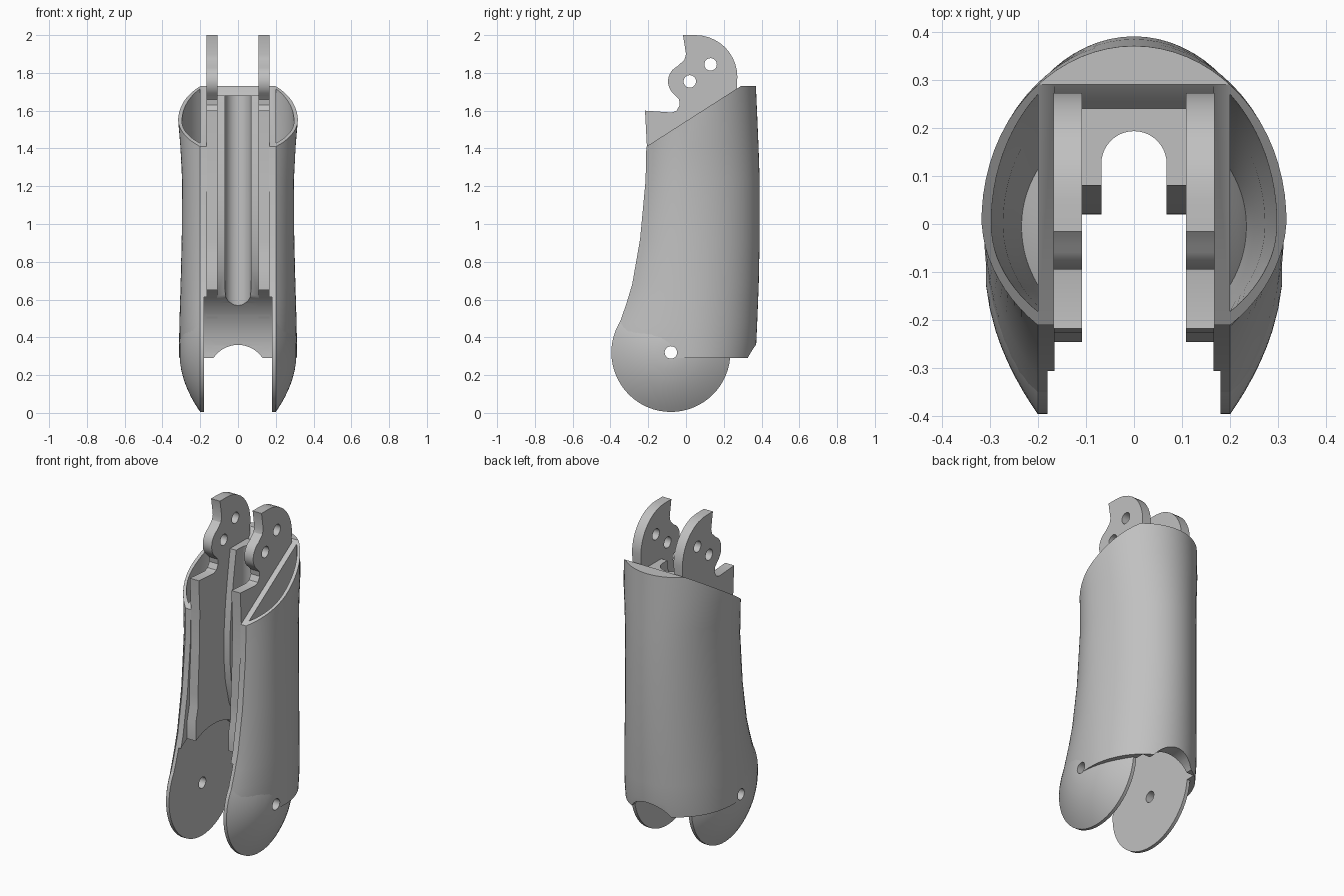
import bpy, bmesh
from math import sin, cos, pi, acos, radians

cube = bpy.data.objects.get("Cube")
if cube:
    bpy.data.objects.remove(cube, do_unlink=True)

grey = bpy.data.materials.new("plain grey")
grey.use_nodes = True
GREY = (0.53, 0.53, 0.53, 1)
grey.diffuse_color = GREY
grey.node_tree.nodes["Principled BSDF"].inputs["Base Color"].default_value = GREY

PIVOT = (-0.08, 0.32)      # y, z of the knuckle axis
DISC_R = 0.315
CLEAR_R = 0.37


def loft(name, rings):
    """Skin a list of equal-length closed rings and cap both ends."""
    bm = bmesh.new()
    loops = [[bm.verts.new(p) for p in ring] for ring in rings]
    n = len(loops[0])
    for a, b in zip(loops, loops[1:]):
        for i in range(n):
            j = (i + 1) % n
            bm.faces.new((a[i], a[j], b[j], b[i]))
    bm.faces.new(loops[0])
    bm.faces.new(loops[-1])
    bmesh.ops.recalc_face_normals(bm, faces=bm.faces)
    mesh = bpy.data.meshes.new(name)
    bm.to_mesh(mesh)
    bm.free()
    mesh.materials.append(grey)
    obj = bpy.data.objects.new(name, mesh)
    bpy.context.collection.objects.link(obj)
    return obj


def prism(name, pts, axis, lo, hi):
    """Extrude a 2D outline along an axis."""
    place = {"X": lambda u, v, w: (w, u, v),
             "Y": lambda u, v, w: (u, w, v),
             "Z": lambda u, v, w: (u, v, w)}[axis]
    return loft(name, [[place(u, v, w) for u, v in pts] for w in (lo, hi)])


def circle(center, r, n=48):
    return [(center[0] + r * cos(2 * pi * i / n), center[1] + r * sin(2 * pi * i / n))
            for i in range(n)]


def cut(obj, *cutters):
    """Subtract each cutter, then delete it."""
    for c in cutters:
        c.hide_render = True
        mod = obj.modifiers.new("cut", "BOOLEAN")
        mod.operation = "DIFFERENCE"
        mod.solver = "EXACT"
        mod.object = c
        bpy.context.view_layer.update()
        dg = bpy.context.evaluated_depsgraph_get()
        mesh = bpy.data.meshes.new_from_object(obj.evaluated_get(dg))
        obj.modifiers.clear()
        obj.data = mesh
        bpy.data.objects.remove(c, do_unlink=True)


def arc(z, a, front, back, full):
    """Oval wall section, flattened where it meets x = 0.2 at the front."""
    t0 = acos(min(0.2 / a, 0.999))
    end = pi + t0 if full else t0
    n = 56 if full else 24
    pts = []
    for i in range(n + 1):
        t = -t0 + (end + t0) * i / n
        depth = front / sin(t0) if sin(t) < 0 else back
        pts.append((a * cos(t), depth * sin(t), z))
    return pts


def knuckle_clearance():
    return prism("clearance", circle(PIVOT, CLEAR_R, 64), "X", -0.18, 0.18)


def pin_hole(center, r=0.033):
    return prism("hole", circle(center, r, 24), "X", -1, 1)


# Outer shell: height, half width, front reach, back reach
sections = [(0.29, 0.311, 0.393, 0.36), (0.37, 0.312, 0.388, 0.372),
            (0.48, 0.31, 0.35, 0.377), (0.58, 0.307, 0.315, 0.381),
            (0.68, 0.304, 0.285, 0.385), (0.92, 0.298, 0.243, 0.39),
            (1.23, 0.296, 0.214, 0.39), (1.41, 0.305, 0.21, 0.384),
            (1.55, 0.317, 0.208, 0.378), (1.73, 0.32, 0.206, 0.37)]
shell = loft("outer_shell", [arc(*s, True) for s in sections])

# Slanted top, central channel, knuckle clearance, rear arch
cut(shell,
    prism("slant", [(-0.6, 1.16), (0.32, 1.749), (0.32, 2.2), (-0.6, 2.2)], "X", -1, 1),
    prism("channel", [(-0.8, -0.1), (0.23, -0.1), (0.23, 1.64), (0.3, 1.745),
                      (0.3, 1.9), (-0.8, 1.9)], "X", -0.165, 0.165),
    knuckle_clearance(),
    prism("arch", circle((0, 0.204), 0.156), "Y", 0.1, 0.8))

# Tapering side pockets inside the wall
pocket = [(0.45, 0.225, 0.1, 0.2), (0.8, 0.25, 0.15, 0.26), (1.2, 0.272, 0.17, 0.31),
          (1.5, 0.296, 0.185, 0.355), (1.8, 0.3, 0.188, 0.365)]
for side in (-1, 1):
    rings = [[(side * x, y, z) for x, y, z in arc(*s, False)] for s in pocket]
    cut(shell, loft("pocket", rings))
cut(shell, pin_hole(PIVOT))

# Domed knuckle discs
for side, label in ((1, "left"), (-1, "right")):
    profile = [(0.18, 1.0)]
    profile += [(0.2 + 0.11 * (1 - r * r), r)
                for r in (1, 0.93, 0.85, 0.75, 0.65, 0.55, 0.45, 0.3, 0.15)]
    disc = loft(label + "_knuckle_disc",
                [[(side * x, y, z) for y, z in circle(PIVOT, DISC_R * r, 64)]
                 for x, r in profile])
    cut(disc, pin_hole(PIVOT))

# Side plates with hooked upper tabs
tab_arc = [(0.05 + 0.222 * sin(radians(t)), 1.778 + 0.222 * cos(radians(t)))
           for t in range(0, 100, 9)]
lobe = [(-0.005 + 0.09 * cos(radians(t)), 1.755 + 0.09 * sin(radians(t)))
        for t in range(235, 110, -12)]
plate_outline = ([(0.275, 0.5), (-0.245, 0.5), (-0.245, 0.76), (-0.225, 0.84),
                  (-0.225, 0.92), (-0.21, 1.2), (-0.207, 1.41), (-0.217, 1.6),
                  (-0.075, 1.59), (-0.05, 1.6), (-0.033, 1.63), (-0.037, 1.66)]
                 + lobe + [(-0.008, 1.87), (0.0, 1.9), (-0.016, 2.0)] + tab_arc)
for side, label in ((1, "left"), (-1, "right")):
    plate = prism(label + "_side_plate", plate_outline, "X", side * 0.108, side * 0.167)
    cut(plate, knuckle_clearance(), pin_hole((0.02, 1.755)), pin_hole((0.13, 1.845)))

# Central block with a round-backed vertical groove
block = prism("channel_block",
              [(0.24, 0.45), (0.24, 1.68), (0.08, 1.68), (0.055, 1.52), (0.035, 1.36),
               (0.022, 1.2), (0.02, 1.05), (0.035, 0.9), (0.07, 0.76), (0.15, 0.6),
               (0.15, 0.45)], "X", -0.112, 0.112)
groove = [(0.068 * cos(pi * i / 20), 0.125 + 0.068 * sin(pi * i / 20)) for i in range(21)]
cut(block, knuckle_clearance(),
    prism("groove", groove + [(-0.068, -0.5), (0.068, -0.5)], "Z", 0.2, 1.9))

# Smooth curved walls, keep cut edges crisp
for obj in bpy.context.view_layer.objects:
    obj.select_set(False)
for obj in [o for o in bpy.context.collection.objects if o.type == "MESH"]:
    obj.select_set(True)
    bpy.context.view_layer.objects.active = obj
bpy.ops.object.shade_smooth_by_angle(angle=radians(30))
